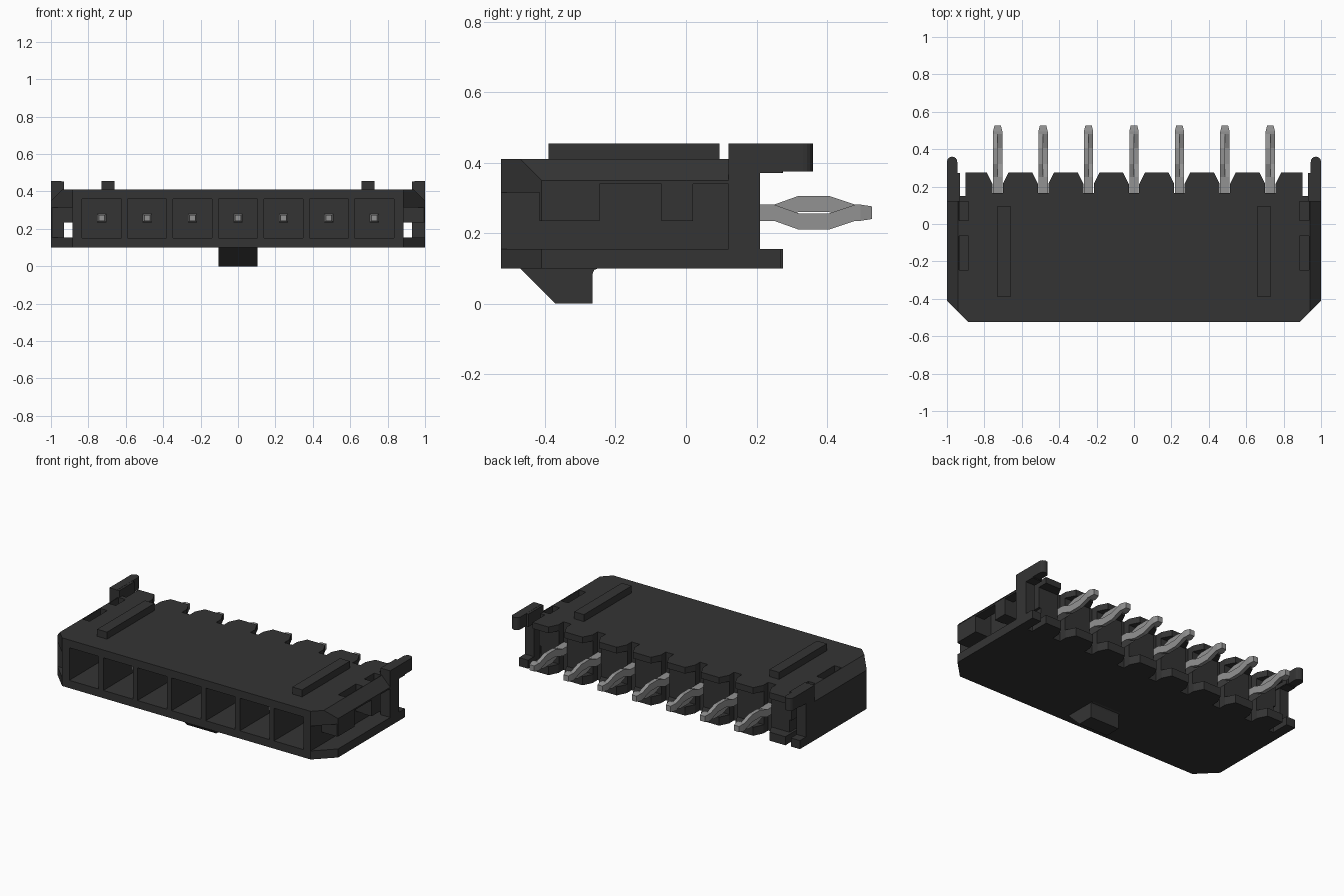
import bpy, bmesh, math
from mathutils import Vector

if "Cube" in bpy.data.objects:
    bpy.data.objects.remove(bpy.data.objects["Cube"])


def material(name, value):
    m = bpy.data.materials.new(name)
    m.use_nodes = True
    col = (value, value, value, 1)
    m.diffuse_color = col
    m.node_tree.nodes["Principled BSDF"].inputs["Base Color"].default_value = col
    return m


BLACK = material("black plastic", 0.034)
METAL = material("grey metal", 0.29)
PINS = [(i - 3) * 0.243 for i in range(7)]


def add_loft(bm, rings):
    """Closed solid through matching rings of points."""
    loops = [[bm.verts.new(p) for p in r] for r in rings]
    bm.faces.new(loops[0][::-1])
    bm.faces.new(loops[-1])
    n = len(loops[0])
    for a, b in zip(loops, loops[1:]):
        for i in range(n):
            j = (i + 1) % n
            bm.faces.new((a[i], a[j], b[j], b[i]))


def add_prism(bm, pts, axis, lo, hi):
    """Extrude a 2D outline along x, y or z."""
    place = {"x": lambda p, t: (t, p[0], p[1]),
             "y": lambda p, t: (p[0], t, p[1]),
             "z": lambda p, t: (p[0], p[1], t)}[axis]
    add_loft(bm, [[place(p, t) for p in pts] for t in (lo, hi)])


def add_box(bm, x0, x1, y0, y1, z0, z1):
    add_prism(bm, [(x0, y0), (x1, y0), (x1, y1), (x0, y1)], "z", z0, z1)


def finish(bm, name, mat):
    bmesh.ops.recalc_face_normals(bm, faces=bm.faces[:])
    me = bpy.data.meshes.new(name)
    bm.to_mesh(me)
    bm.free()
    me.materials.append(mat)
    ob = bpy.data.objects.new(name, me)
    bpy.context.collection.objects.link(ob)
    return ob


def cut(target, bm):
    """Subtract the solids in bm and bake the result."""
    tool = finish(bm, "cutter", BLACK)
    tool.hide_render = True
    mod = target.modifiers.new("cut", "BOOLEAN")
    mod.operation, mod.solver, mod.object = "DIFFERENCE", "EXACT", tool
    bpy.context.view_layer.update()
    dep = bpy.context.evaluated_depsgraph_get()
    me = bpy.data.meshes.new_from_object(target.evaluated_get(dep))
    target.modifiers.clear()
    target.data = me
    bpy.data.objects.remove(tool)


# Housing block with chamfered front corners and slots beside the latch posts
half = [(0.885, -0.525), (1, -0.41), (1, 0.27), (0.935, 0.27),
        (0.935, 0.15), (0.9, 0.15), (0.9, 0.275)]
bm = bmesh.new()
add_prism(bm, half + [(-x, y) for x, y in reversed(half)], "z", 0.1, 0.41)
housing = finish(bm, "housing", BLACK)

# Contact cells in the front
bm = bmesh.new()
for x in PINS:
    add_box(bm, x - 0.105, x + 0.105, -0.6, 0.1, 0.15, 0.36)
cut(housing, bm)

# Recessed back between the top and bottom ledges
bm = bmesh.new()
add_box(bm, -1.1, 1.1, 0.21, 0.4, 0.155, 0.37)
cut(housing, bm)

# Flared notch behind each pin
bm = bmesh.new()
for x in PINS:
    side = [(0.028, 0.165), (0.028, 0.215), (0.058, 0.275), (0.058, 0.4)]
    add_prism(bm, [(x + a, y) for a, y in side]
              + [(x - a, y) for a, y in reversed(side)], "z", 0.05, 0.5)
cut(housing, bm)

# Sloped upper edges of the side wings
bm = bmesh.new()
for s in (-1, 1):
    add_prism(bm, [(s * x, z) for x, z in
                   [(0.94, 0.41), (1, 0.35), (1.1, 0.25), (1.1, 0.5), (0.94, 0.5)]],
              "y", -0.6, 0.12)
cut(housing, bm)

# Channels between the body and its wings, open through front and back
for s in (-1, 1):
    def side_box(x0, x1, *rest):
        b = bmesh.new()
        add_box(b, min(s * x0, s * x1), max(s * x0, s * x1), *rest)
        cut(housing, b)
    side_box(0.885, 0.93, -0.6, 0.4, 0.155, 0.235)
    side_box(0.885, 0.935, -0.245, -0.065, 0.22, 0.5)
    side_box(0.885, 0.935, 0.02, 0.12, 0.22, 0.5)
    side_box(0.885, 1.1, -0.6, -0.415, 0.155, 0.315)
    if s > 0:  # open windows in the left wing
        side_box(0.92, 1.1, -0.6, 0.12, 0.155, 0.235)
        side_box(0.92, 1.1, -0.245, -0.07, 0.22, 0.34)
        side_box(0.92, 1.1, 0.02, 0.12, 0.22, 0.34)

for s, label in ((-1, "right"), (1, "left")):
    # Guide rib on the top
    bm = bmesh.new()
    a, b = sorted((s * 0.66, s * 0.73))
    add_box(bm, a, b, -0.39, 0.095, 0.4, 0.455)
    finish(bm, label + "_guide_rib", BLACK)
    # Latch arm with a rounded end, on its wider foot
    bm = bmesh.new()
    arc = [(0.9725 + 0.0275 * math.cos(t * math.pi / 8),
            0.3325 + 0.0275 * math.sin(t * math.pi / 8)) for t in range(9)]
    outline = [(0.945, 0.12), (1, 0.12)] + arc
    add_prism(bm, [(s * x, y) for x, y in outline], "z", 0.375, 0.455)
    a, b = sorted((s * 0.93, s * 0.999))
    add_box(bm, a, b, 0.121, 0.274, 0.372, 0.454)
    finish(bm, label + "_latch_arm", BLACK)

# Locking key under the front
bm = bmesh.new()
add_prism(bm, [(-0.47, 0.1), (-0.37, 0), (-0.265, 0), (-0.265, 0.085),
               (-0.26, 0.096), (-0.25, 0.1), (-0.25, 0.11), (-0.47, 0.11)],
          "x", -0.105, 0.105)
finish(bm, "locking_key", BLACK)


def ring(x0, x1, y, z0, z1):
    return [(x0, y, z0), (x1, y, z0), (x1, y, z1), (x0, y, z1)]


# Pins: square blade, split tail with halves bowed up and down, tapered tip
for n, x in enumerate(PINS):
    bm = bmesh.new()
    w, lo, hi = 0.025, 0.235, 0.281
    add_loft(bm, [ring(x - 0.015, x + 0.015, -0.36, 0.243, 0.273),
                  ring(x - w, x + w, -0.32, lo, hi),
                  ring(x - w, x + w, 0.25, lo, hi)])
    for s in (-1, 1):
        a, b = sorted((x, x + s * w))
        path = [(0.25, 0), (0.32, -s * 0.025), (0.405, -s * 0.025), (0.48, 0)]
        add_loft(bm, [ring(a, b, y, lo + d, hi + d) for y, d in path])
    add_loft(bm, [ring(x - w, x + w, 0.48, lo, hi),
                  ring(x - w, x + w, 0.495, lo, hi),
                  ring(x - 0.017, x + 0.017, 0.527, 0.24, 0.276)])
    finish(bm, "pin_%d" % (n + 1), METAL)
